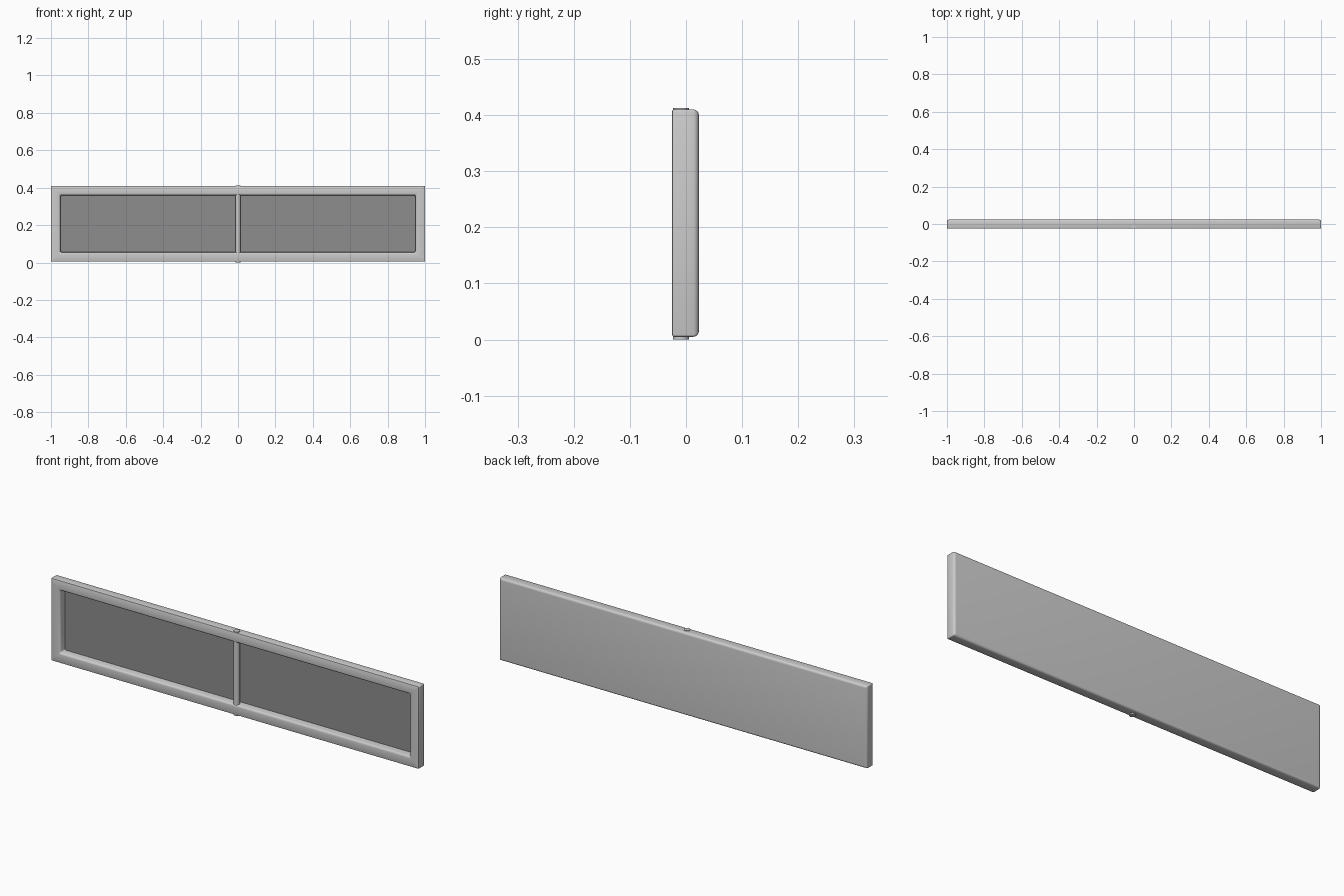
import bpy, bmesh, math

old = bpy.data.objects.get("Cube")
if old:
    bpy.data.objects.remove(old, do_unlink=True)


def material(name, value):
    mat = bpy.data.materials.new(name)
    mat.use_nodes = True
    colour = (value, value, value, 1)
    mat.diffuse_color = colour
    mat.node_tree.nodes["Principled BSDF"].inputs["Base Color"].default_value = colour
    return mat


LIGHT = material("light_grey", 0.6)
DARK = material("dark_grey", 0.27)

HALF_X, HALF_Z, MID_Z = 1.0, 0.2025, 0.2075
FRONT, BACK = -0.025, 0.023


def arc(inset, y, radius, start, end, steps=4):
    """Quarter-round profile points as (inset, y) pairs."""
    angles = [math.radians(start + (end - start) * i / steps) for i in range(steps + 1)]
    return [(inset + radius * math.cos(a), y + radius * math.sin(a)) for a in angles]


def rounded_ring(bm, inset, y, radius, steps=3):
    """Rounded rectangle of vertices in the xz plane."""
    verts = []
    for quarter, (sx, sz) in enumerate([(1, 1), (-1, 1), (-1, -1), (1, -1)]):
        cx = sx * (HALF_X - inset - radius)
        cz = MID_Z + sz * (HALF_Z - inset - radius)
        for i in range(steps + 1):
            a = math.pi / 2 * (quarter + i / steps)
            verts.append(bm.verts.new((cx + radius * math.cos(a), y, cz + radius * math.sin(a))))
    return verts


def finish(bm, name, mat):
    bmesh.ops.recalc_face_normals(bm, faces=bm.faces)
    mesh = bpy.data.meshes.new(name)
    bm.to_mesh(mesh)
    bm.free()
    mesh.materials.append(mat)
    obj = bpy.data.objects.new(name, mesh)
    bpy.context.collection.objects.link(obj)
    bpy.ops.object.select_all(action="DESELECT")
    obj.select_set(True)
    bpy.context.view_layer.objects.active = obj
    bpy.ops.object.shade_smooth_by_angle(angle=math.radians(35))
    return obj


# Tray frame: rounded back edge, slim front edge, rounded lip into the recess
FLOOR = 0.010
profile = arc(0.010, BACK - 0.010, 0.010, 90, 180)
profile += arc(0.004, FRONT + 0.004, 0.004, 180, 270, 2)
profile += arc(0.040, FRONT + 0.010, 0.010, 270, 360)
profile += [(0.052, FLOOR)]

bm = bmesh.new()
rings = [rounded_ring(bm, inset, y, 0.004 if inset < 0.03 else 0.008) for inset, y in profile]
for a, b in zip(rings, rings[1:]):
    for i in range(len(a)):
        j = (i + 1) % len(a)
        bm.faces.new((a[i], a[j], b[j], b[i]))
bm.faces.new(rings[0])
floor = bm.faces.new(rings[-1])
floor.material_index = 1
frame = finish(bm, "tray_frame", LIGHT)
frame.data.materials.append(DARK)

# Central pivot rod running through the frame
bm = bmesh.new()
bmesh.ops.create_cone(bm, cap_ends=True, segments=32, radius1=0.0145, radius2=0.0145, depth=0.413)
bmesh.ops.translate(bm, verts=bm.verts, vec=(0, -0.009, 0.2065))
finish(bm, "pivot_rod", LIGHT)
